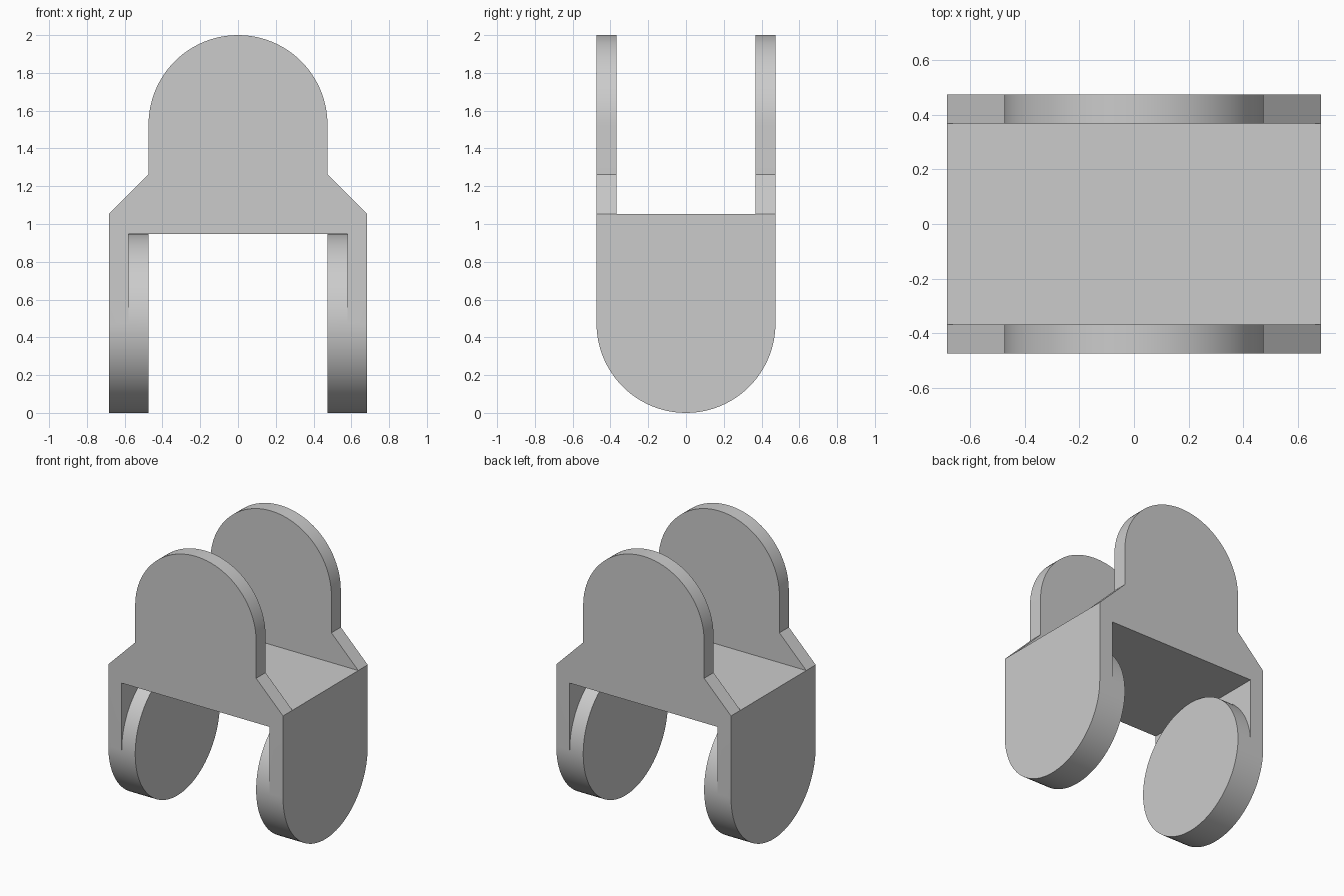
import bpy, bmesh, math
from mathutils import Matrix, Vector

cube = bpy.data.objects.get("Cube")
if cube:
    bpy.data.objects.remove(cube, do_unlink=True)

U = 2 / 19            # design module: the part is 19 modules tall
R = 4.5 * U           # radius of every rounded end
ARC = 48              # segments per half circle

grey = bpy.data.materials.new("plain_grey")
grey.use_nodes = True
grey.diffuse_color = (0.6, 0.6, 0.6, 1)
grey.node_tree.nodes["Principled BSDF"].inputs["Base Color"].default_value = grey.diffuse_color


def arc(z, start, steps):
    """Points of a circular arc of radius R, anticlockwise from a start angle."""
    return [(R * math.cos(start + math.pi * i / ARC),
             z + R * math.sin(start + math.pi * i / ARC)) for i in range(steps)]


def plate(name, outline, start, end, across):
    """Extrude an outline (sideways, z) between two positions along x or y."""
    bm = bmesh.new()
    place = (lambda a, z: (start, a, z)) if across == "x" else (lambda a, z: (a, start, z))
    face = bm.faces.new([bm.verts.new(place(a, z)) for a, z in outline])
    move = Vector((end - start, 0, 0) if across == "x" else (0, end - start, 0))
    new = bmesh.ops.extrude_face_region(bm, geom=[face])["geom"]
    bmesh.ops.translate(bm, vec=move, verts=[v for v in new if isinstance(v, bmesh.types.BMVert)])
    bmesh.ops.recalc_face_normals(bm, faces=bm.faces)
    mesh = bpy.data.meshes.new(name)
    bm.to_mesh(mesh)
    bm.free()
    mesh.materials.append(grey)
    obj = bpy.data.objects.new(name, mesh)
    bpy.context.collection.objects.link(obj)
    return obj


# Outlines
half = 6.5 * U
deck_outline = [(-half, 9 * U), (half, 9 * U), (half, 10 * U), (-half, 10 * U)]
cheek_outline = ([(-half, 9 * U), (half, 9 * U), (half, 10 * U), (R, 12 * U)]
                 + arc(14.5 * U, 0, ARC + 1) + [(-R, 12 * U), (-half, 10 * U)])
leg_outline = [(R, 10 * U), (-R, 10 * U)] + arc(R, math.pi, ARC + 1)
boss_outline = arc(R, 0, 2 * ARC)

# Deck, with an upright cheek front and back and a hanging leg on each side
body = plate("clevis_body", deck_outline, -R, R, "y")
parts = []
for side, end, hand in ((-1, "front", "right"), (1, "back", "left")):
    parts.append(plate(end + "_cheek", cheek_outline, side * 3.5 * U, side * R, "y"))
    parts.append(plate(hand + "_leg", leg_outline, side * 5.5 * U, side * half, "x"))
    parts.append(plate(hand + "_round_boss", boss_outline, side * R, side * 5.5 * U, "x"))

# Fuse the parts into one solid
for part in parts:
    fuse = body.modifiers.new("fuse_" + part.name, "BOOLEAN")
    fuse.operation = "UNION"
    fuse.solver = "EXACT"
    fuse.object = part
bpy.context.view_layer.objects.active = body
body.select_set(True)
for name in [m.name for m in body.modifiers]:
    bpy.ops.object.modifier_apply(modifier=name)
for part in parts:
    bpy.data.objects.remove(part, do_unlink=True)

# Merge coplanar faces and smooth the rounded ends
bm = bmesh.new()
bm.from_mesh(body.data)
bmesh.ops.remove_doubles(bm, verts=bm.verts, dist=1e-5)
bmesh.ops.dissolve_limit(bm, angle_limit=math.radians(0.5), verts=bm.verts, edges=bm.edges)
bm.to_mesh(body.data)
bm.free()
bpy.ops.object.shade_smooth_by_angle(angle=math.radians(30))
